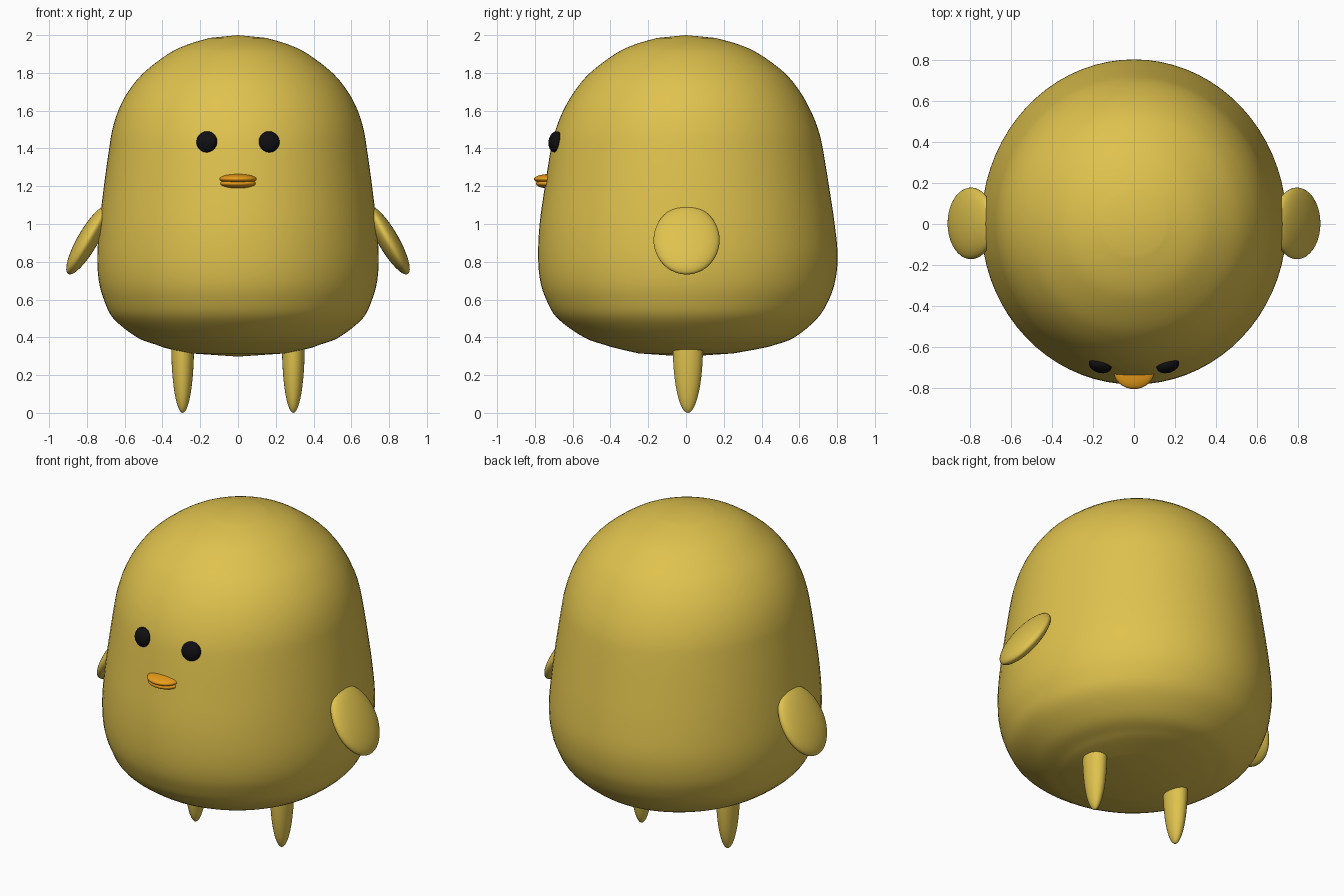
import bpy, bmesh, math
from mathutils import Vector

if "Cube" in bpy.data.objects:
    bpy.data.objects.remove(bpy.data.objects["Cube"])


def material(name, rgb):
    m = bpy.data.materials.new(name)
    m.diffuse_color = (*rgb, 1)
    m.use_nodes = True
    m.node_tree.nodes["Principled BSDF"].inputs["Base Color"].default_value = m.diffuse_color
    return m


YELLOW = material("yellow", (0.74, 0.54, 0.075))
ORANGE = material("orange", (0.80, 0.33, 0.01))
BLACK = material("black", (0.005, 0.005, 0.006))


def ellipsoid(name, loc, semi, mat, rot=(0, 0, 0)):
    bpy.ops.mesh.primitive_uv_sphere_add(segments=40, ring_count=24, location=loc,
                                         rotation=[math.radians(a) for a in rot])
    ob = bpy.context.object
    ob.name = name
    ob.scale = semi
    ob.data.materials.append(mat)
    bpy.ops.object.shade_smooth()
    return ob


def catmull(rows, steps):
    """Smooth curve through the rows."""
    pts = [Vector(r) for r in rows]
    out = []
    for i in range(len(pts) - 1):
        a, b, c, d = (pts[max(i - 1, 0)], pts[i], pts[i + 1], pts[min(i + 2, len(pts) - 1)])
        for k in range(steps):
            t = k / steps
            out.append(0.5 * (2 * b + (c - a) * t + (2 * a - 5 * b + 4 * c - d) * t * t
                              + (3 * b - a - 3 * c + d) * t ** 3))
    return out + [pts[-1]]


# Body rows: height, half width, front depth, back depth
ROWS = [
    (0.315, 0.25, 0.25, 0.25), (0.34, 0.37, 0.36, 0.39), (0.36, 0.43, 0.43, 0.47),
    (0.40, 0.535, 0.54, 0.575), (0.50, 0.66, 0.68, 0.695), (0.60, 0.71, 0.74, 0.757),
    (0.70, 0.737, 0.772, 0.79), (0.83, 0.745, 0.783, 0.803), (1.00, 0.733, 0.775, 0.787),
    (1.20, 0.71, 0.747, 0.757), (1.40, 0.682, 0.715, 0.724), (1.50, 0.665, 0.69, 0.70),
    (1.60, 0.634, 0.65, 0.66), (1.70, 0.582, 0.592, 0.604), (1.80, 0.50, 0.508, 0.522),
    (1.90, 0.37, 0.376, 0.388), (1.95, 0.267, 0.272, 0.28), (1.985, 0.15, 0.152, 0.156),
]
SEG = 72
bm = bmesh.new()
loops = []
for z, hx, yf, yb in catmull(ROWS, 4):
    loop = []
    for i in range(SEG):
        a = math.tau * i / SEG
        s = math.sin(a)
        loop.append(bm.verts.new((hx * math.cos(a), s * (yb if s > 0 else yf), z)))
    loops.append(loop)
for lo, hi in zip(loops, loops[1:]):
    for i in range(SEG):
        j = (i + 1) % SEG
        bm.faces.new((lo[i], lo[j], hi[j], hi[i]))
bottom, top = bm.verts.new((0, 0, 0.298)), bm.verts.new((0, 0, 2.0))
for i in range(SEG):
    j = (i + 1) % SEG
    bm.faces.new((loops[0][j], loops[0][i], bottom))
    bm.faces.new((loops[-1][i], loops[-1][j], top))
me = bpy.data.meshes.new("body")
bm.to_mesh(me)
bm.free()
me.materials.append(YELLOW)
me.shade_smooth()
body = bpy.data.objects.new("body", me)
bpy.context.collection.objects.link(body)

# Paired parts on both sides
for side, s in (("right", 1), ("left", -1)):
    ellipsoid(f"{side}_wing", (s * 0.795, 0.003, 0.915), (0.055, 0.175, 0.208), YELLOW,
              (0, -30 * s, 0))
    ellipsoid(f"{side}_leg", (s * 0.293, 0.01, 0.352), (0.06, 0.08, 0.352), YELLOW)
    ellipsoid(f"{side}_eye", (s * 0.165, -0.69, 1.435), (0.056, 0.036, 0.056), BLACK,
              (-8, 0, 16 * s))

# Beak
ellipsoid("upper_beak", (0, -0.715, 1.238), (0.10, 0.09, 0.027), ORANGE)
ellipsoid("lower_beak", (0, -0.715, 1.214), (0.097, 0.08, 0.027), ORANGE)
